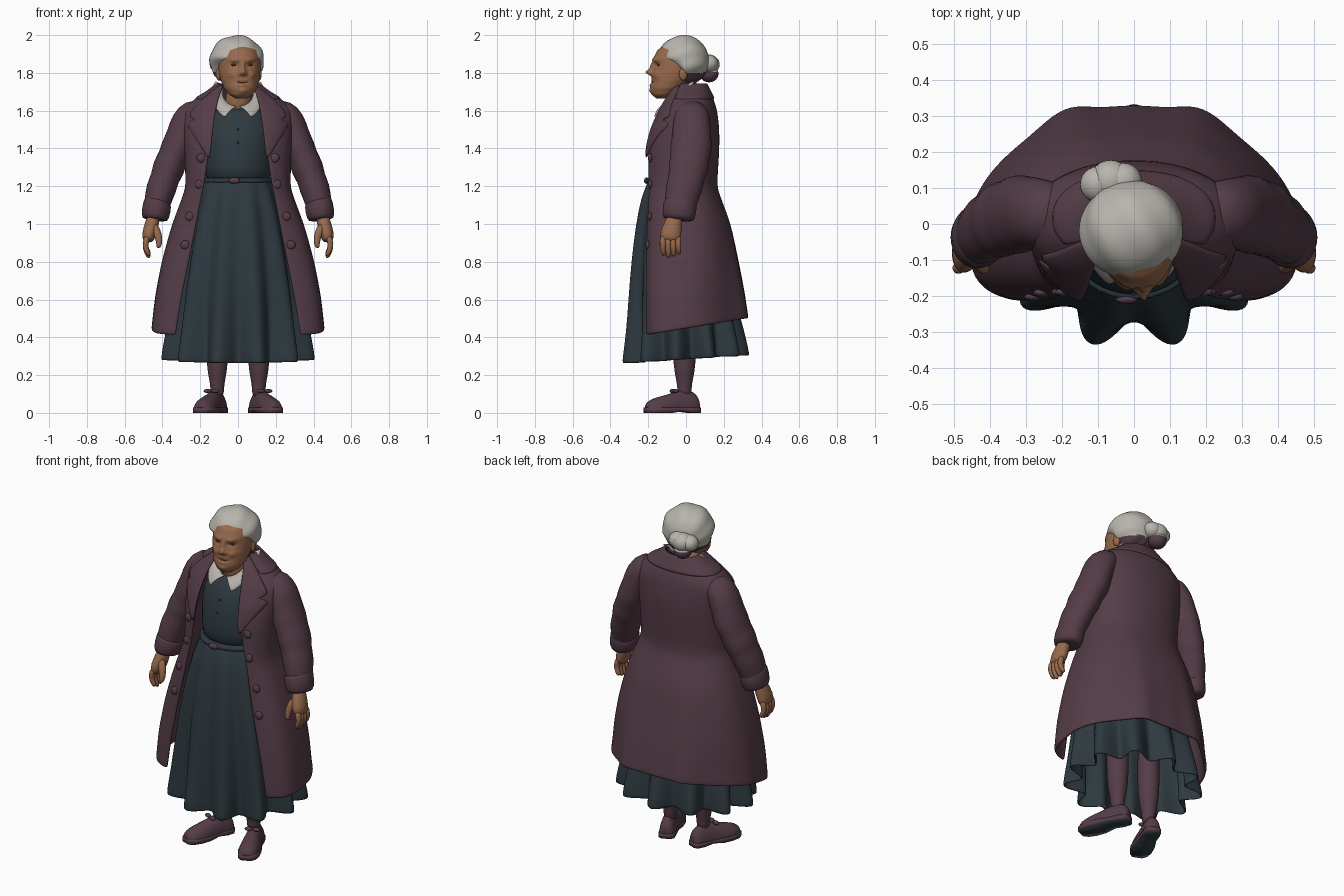
import bpy, bmesh, math
from math import sin, cos, pi, radians, exp
from mathutils import Vector, Matrix

old = bpy.data.objects.get("Cube")
if old:
    bpy.data.objects.remove(old)


def material(name, *rgb):
    m = bpy.data.materials.new(name)
    m.use_nodes = True
    m.diffuse_color = (*rgb, 1)
    m.node_tree.nodes["Principled BSDF"].inputs["Base Color"].default_value = (*rgb, 1)
    return m


plum = material("plum wool", .09, .046, .063)
teal = material("dark teal cloth", .027, .041, .05)
skin = material("skin", .31, .142, .073)
crease = material("skin crease", .13, .055, .03)
silver = material("silver hair", .48, .46, .42)
cream = material("cream lace", .47, .44, .4)

TURN = Matrix.Rotation(radians(8), 4, 'Z')  # the head looks slightly to its left


def finish(bm, name, mat, sub=0, thick=0, matrix=None, under=None, below=0):
    """Turn a bmesh into an object; 'under' paints the faces below a height."""
    bmesh.ops.recalc_face_normals(bm, faces=bm.faces)
    if matrix:
        bm.transform(matrix)
    for f in bm.faces:
        f.smooth = True
        f.material_index = int(under is not None and f.calc_center_median().z < below)
    me = bpy.data.meshes.new(name)
    bm.to_mesh(me)
    bm.free()
    me.materials.append(mat)
    if under:
        me.materials.append(under)
    ob = bpy.data.objects.new(name, me)
    bpy.context.scene.collection.objects.link(ob)
    if thick:
        mod = ob.modifiers.new("thickness", 'SOLIDIFY')
        mod.thickness, mod.offset = thick, 0
    if sub:
        mod = ob.modifiers.new("smooth", 'SUBSURF')
        mod.levels = mod.render_levels = sub


def loft(name, rings, mat, closed=True, caps=True, **kw):
    bm = bmesh.new()
    rows = [[bm.verts.new(p) for p in r] for r in rings]
    n = len(rows[0])
    for a, b in zip(rows, rows[1:]):
        for i in range(n if closed else n - 1):
            j = (i + 1) % n
            bm.faces.new((a[i], a[j], b[j], b[i]))
    if closed and caps:
        bm.faces.new(rows[0])
        bm.faces.new(rows[-1])
    finish(bm, name, mat, **kw)


def oval(z, cx, cy, rx, ry, n=24, folds=0, amp=0, tilt=0):
    pts = []
    for i in range(n):
        t = 2 * pi * i / n
        k = 1 - amp * cos(folds * t)
        pts.append((cx + rx * k * sin(t), cy - ry * k * cos(t), z + tilt * (1 - cos(t))))
    return pts


def tube(name, path, mat, n=14, **kw):
    """Path of (x, y, z, side radius, depth radius)."""
    rings = []
    for i, p in enumerate(path):
        a, b = path[max(i - 1, 0)], path[min(i + 1, len(path) - 1)]
        t = (Vector(b[:3]) - Vector(a[:3])).normalized()
        u = Vector((0, 1, 0)).cross(t).normalized()
        v = t.cross(u)
        rings.append([Vector(p[:3]) + u * p[3] * cos(2 * pi * k / n) + v * p[-1] * sin(2 * pi * k / n)
                      for k in range(n)])
    loft(name, rings, mat, **kw)


def ball(name, loc, size, mat, **kw):
    bm = bmesh.new()
    bmesh.ops.create_uvsphere(bm, u_segments=24, v_segments=14, radius=1,
                              matrix=Matrix.Translation(loc) @ Matrix.Diagonal((*size, 1)))
    finish(bm, name, mat, **kw)


def sample(table, z):
    """Interpolate a table whose first column is height."""
    for a, b in zip(table, table[1:]):
        if z <= b[0]:
            break
    t = (z - a[0]) / (b[0] - a[0])
    return [p + (q - p) * t for p, q in zip(a, b)][1:]


# Coat sections: height, half width, front, back, opening, front squareness
COAT = [(.41, .45, -.217, .322, .33, 4.5), (.6, .43, -.217, .3, .3, 4.5),
        (.8, .395, -.217, .27, .26, 4), (1, .34, -.214, .228, .22, 3.5),
        (1.14, .285, -.212, .174, .195, 3.2), (1.2, .268, -.212, .155, .18, 3),
        (1.4, .275, -.207, .168, .15, 2.8), (1.5, .285, -.182, .168, .14, 2.5),
        (1.6, .285, -.135, .156, .125, 2.3), (1.65, .235, -.108, .141, .115, 2.2),
        (1.7, .15, -.083, .117, .1, 2.2), (1.74, .1, -.055, .097, .083, 2)]


def flare(z):
    return max(0, min(1, (1.1 - z) / .6))


def coat_front(x, z):
    w, yf, yb, g, n = sample(COAT, z)
    x = min(abs(x) / w, .98)
    depth = (yb - yf) * (.5 - .1 * flare(z))
    return yf + depth * (1 - (1 - x ** n) ** (1 / n))


def coat_ring(z, off=0, start=None, count=72):
    w, yf, yb, g, nf = sample(COAT, z)
    w, yf, yb = w + off, yf - off, yb + off
    low = flare(z)
    cy = yf + (yb - yf) * (.5 - .1 * low)
    a0 = start or math.asin((g / w) ** (nf / 2))
    pts = []
    for i in range(count + 1):
        a = a0 + (2 * pi - 2 * a0) * i / count
        s, c = sin(a), cos(a)
        e = 2 / (nf if c > 0 else 2.2 - .4 * low)
        x = math.copysign(w * abs(s) ** e, s)
        if c > 0:
            y = cy - (cy - yf) * c ** e
        else:
            fold = 1 + low * .11 * exp(-((abs(x) / w - .43) / .17) ** 2)  # two soft back folds
            y = cy + (yb - cy) * abs(c) ** e * fold
        tilt = .09 * max(0, 1 - (z - .41) / .4) * (y - yf) / (yb - yf)
        pts.append((x, y, z + tilt))
    return pts


heights = [.41, .43, .52, .6, .7, .8, .9, 1, 1.1, 1.16, 1.2, 1.3, 1.4, 1.5, 1.56, 1.6, 1.65, 1.7, 1.74]
loft("coat_body", [coat_ring(z) for z in heights], plum, closed=False, thick=.018, sub=1)
loft("coat_collar", [coat_ring(z, .01, 1.0) for z in (1.66, 1.68, 1.7, 1.725, 1.745)],
     plum, closed=False, thick=.014, sub=1)

# Skirt with deep folds, bodice and belt
skirt = [(.262, .355, -.302, .288, .15), (.29, .355, -.302, .286, .148), (.42, .343, -.293, .266, .115),
         (.6, .325, -.29, .235, .08), (.8, .295, -.28, .195, .06), (1, .252, -.258, .15, .048),
         (1.14, .213, -.232, .12, .036), (1.2, .19, -.208, .1, .018), (1.235, .18, -.193, .095, 0)]
loft("skirt", [oval(z, 0, (f + b) / 2, rx, (b - f) / 2, 132, 11, amp, .02 * (z < .5)) for z, rx, f, b, amp in skirt],
     teal, caps=False, thick=.01, sub=1)
bodice = [(1.2, .18, -.193, .1), (1.3, .175, -.2, .1), (1.42, .185, -.192, .1),
          (1.52, .185, -.165, .1), (1.59, .15, -.125, .08), (1.62, .09, -.09, .06)]
loft("bodice", [oval(z, 0, (f + b) / 2, rx, (b - f) / 2) for z, rx, f, b in bodice], teal, sub=1)
loft("belt", [oval(z, 0, -.05, r, r - .03) for z, r in
              ((1.215, .185), (1.218, .192), (1.242, .192), (1.245, .185))], teal, sub=1)
ball("belt_buckle", (-.02, -.21, 1.23), (.03, .012, .017), plum)
for z in (1.43, 1.5):
    ball("dress_button", (0, -.195 + (z - 1.43) * .3, z), (.006, .004, .006), teal)

LAPEL = [(1.35, .16), (1.42, .2), (1.5, .258), (1.535, .275), (1.545, .235), (1.555, .23),
         (1.567, .265), (1.6, .25), (1.65, .2), (1.7, .14), (1.735, .095)]
BUTTONS = [(.195, 1.35), (.205, 1.21), (.255, 1.04), (.28, .89)]

for s, side in ((1, "left"), (-1, "right")):
    # Lapels lie just above the coat front
    rows = []
    for z, out in LAPEL:
        g = sample(COAT, z)[3] - .008
        xs = [g + (out - g) * c / 5 for c in range(6)]
        rows.append([(s * x, coat_front(x, z) - .016, z) for x in xs])
    loft(side + "_lapel", rows, plum, closed=False, thick=.014, sub=1)
    for x, z in BUTTONS:
        ball(side + "_coat_button", (s * x, coat_front(x, z) - .01, z), (.024, .012, .024), plum)

    # Rounded lace collar flap
    flap = []
    for i in range(13):
        t = pi * .6 * i / 12
        b = pi / 6 + t * .83
        p = Vector((s * (.004 + .077 * sin(t)), -.014 - .1 * cos(t), 1.69 - .068 * cos(t)))
        q = Vector((s * .138 * sin(b), -.03 - .16 * cos(b), 1.685 - .142 * cos(b)))
        flap.append([p.lerp(q, k / 4) + Vector((0, -.008, .012)) * sin(pi * k / 4) for k in range(5)])
    loft(side + "_lace_collar", flap, cream, closed=False, thick=.012, sub=1)

    # Sleeve with soft wrinkles and a turned cuff
    arm = [(.18, .03, 1.605, .05, .07), (.235, .03, 1.59, .08, .092), (.274, .03, 1.54, .087, .1),
           (.3, .03, 1.465, .079, .104), (.322, .027, 1.4, .09, .114), (.346, .02, 1.35, .077, .102),
           (.368, .013, 1.295, .09, .11), (.386, .003, 1.245, .074, .094),
           (.406, -.01, 1.19, .083, .1), (.426, -.028, 1.12, .07, .085), (.44, -.038, 1.04, .068, .083)]
    tube(side + "_sleeve", [(s * p[0], *p[1:]) for p in arm], plum, 20, sub=1)
    cuff = [(.422, -.028, 1.125, .066, .08), (.425, -.029, 1.12, .078, .092),
            (.44, -.04, 1.03, .076, .089), (.441, -.041, 1.02, .06, .075)]
    tube(side + "_cuff", [(s * p[0], *p[1:]) for p in cuff], plum, 20, sub=1)

    # Hand: palm, four fingers and a thumb
    palm = [(.445, -.055, 1.06, .034, .038), (.455, -.068, 1, .038, .048),
            (.47, -.082, .95, .04, .058), (.48, -.084, .9, .028, .056)]
    tube(side + "_palm", [(s * p[0], *p[1:]) for p in palm], skin, sub=1)
    for k in range(4):
        y, drop = -.121 + .027 * k, .012 * abs(k - 1.2)
        finger = [(.478, y, .94), (.492, y - .002, .895), (.488, y, .86 + drop / 2), (.468, y + .004, .815 + drop)]
        tube(side + "_finger", [(s * x, v, z, .019 - .0017 * i) for i, (x, v, z) in enumerate(finger)],
             skin, 8, sub=1)
    thumb = [(.45, -.09, 1, .025), (.425, -.112, .95, .024), (.415, -.123, .905, .019), (.422, -.13, .87, .012)]
    tube(side + "_thumb", [(s * p[0], *p[1:]) for p in thumb], skin, 8, sub=1)

    # Stockinged leg
    leg = [(.08, .036), (.13, .035), (.18, .043), (.25, .057), (.4, .06), (.62, .06)]
    loft(side + "_leg", [oval(z, s * .11, -.008, r, r * 1.05) for z, r in leg], plum, sub=1)

    # Shoe: upper, sole and lace bow, toes turned out
    turn = Matrix.Translation((s * .115, 0, 0)) @ Matrix.Rotation(s * radians(22), 4, 'Z')
    last = [(.075, .025, .06), (.06, .043, .1), (.02, .046, .125), (-.04, .048, .122), (-.1, .058, .1),
            (-.16, .06, .086), (-.205, .05, .07), (-.23, .028, .05)]
    upper = [[(w * cos(2 * pi * k / 16), y, .02 + (h - .02) * max(0, sin(2 * pi * k / 16)))
              for k in range(16)] for y, w, h in last]
    loft(side + "_shoe_upper", upper, plum, sub=1, matrix=turn)
    sole = []
    for y, w, h in last:
        low = .008 if -.1 < y < 0 else 0
        sole.append([(-w, y, low), (w, y, low), (w, y, .028), (-w, y, .028)])
    loft(side + "_shoe_sole", sole, plum, matrix=turn, under=teal, below=.01)
    for k in (-1, 1):
        ball(side + "_lace_loop", (k * .022, -.068, .116), (.022, .014, .011), plum, matrix=turn)

    # Ears and narrow eyes
    ball(side + "_ear", (s * .108, -.03, 1.795), (.014, .022, .036), skin, matrix=TURN)
    ball(side + "_eye", (s * .042, -.151, 1.842), (.018, .01, .006), crease, matrix=TURN)

# Neck, and a head whose features are soft bumps: side, height, widths, strength
tube("neck", [(0, -.015, 1.57, .075), (0, -.03, 1.65, .07), (.008, -.045, 1.74, .066)], skin, sub=1)
HEAD = [(1.665, -.12, .03, .04), (1.685, -.115, .064, .066), (1.72, -.097, .088, .092),
        (1.76, -.077, .101, .108), (1.8, -.06, .109, .12), (1.84, -.052, .112, .122),
        (1.88, -.047, .11, .126), (1.92, -.04, .1, .112), (1.96, -.03, .07, .07)]
BUMPS = [(0, 1.803, .014, .015, .034), (0, 1.835, .012, .026, .017), (.018, 1.795, .008, .009, .012),
         (.04, 1.868, .028, .01, .01), (.042, 1.842, .018, .01, -.012), (.055, 1.79, .022, .018, .011),
         (0, 1.75, .035, .005, -.008), (0, 1.735, .024, .008, .007), (0, 1.705, .026, .014, .011)]
rings = []
for i in range(45):
    z = HEAD[0][0] + (HEAD[-1][0] - HEAD[0][0]) * i / 44
    cy, rx, ry = sample(HEAD, z)
    rings.append([(x, y - (y < cy) * sum(a * exp(-((abs(x) - bx) / sx) ** 2 - ((z - bz) / sz) ** 2)
                                         for bx, bz, sx, sz, a in BUMPS), z)
                  for x, y, z in oval(z, 0, cy, rx, ry, 96)])
loft("head", rings, skin, matrix=TURN)
tube("mouth", [(x, -.183 + 7 * x * x, 1.748 + 6 * x * x, .003) for x in (-.035, -.018, 0, .018, .035)],
     crease, 8, sub=1, matrix=TURN)

# Swept back wavy hair, open over the face, darker at the nape
bm = bmesh.new()
bmesh.ops.create_uvsphere(bm, u_segments=96, v_segments=48, radius=1)
for v in bm.verts:
    x, y, z = v.co
    k = 1 + .022 * sin(9 * math.atan2(x, z + .3) + 2.5 * y) * (1 - y * y)
    if y < 0 and z < .1:
        y *= max(.12, 1 - 1.5 * (.1 - z))
    v.co = (-.008 + .144 * k * x, -.015 + .137 * k * y, 1.865 + .134 * k * z)
finish(bm, "hair", silver, under=plum, below=1.802, matrix=TURN)
for x, y, z, r in ((-.1, .11, 1.845, .05), (-.03, .118, 1.85, .052), (-.065, .122, 1.795, .05), (-.065, .12, 1.845, .058)):
    ball("hair_bun", (x, y, z), (r, r, r * .9), silver, under=plum, below=1.802)
